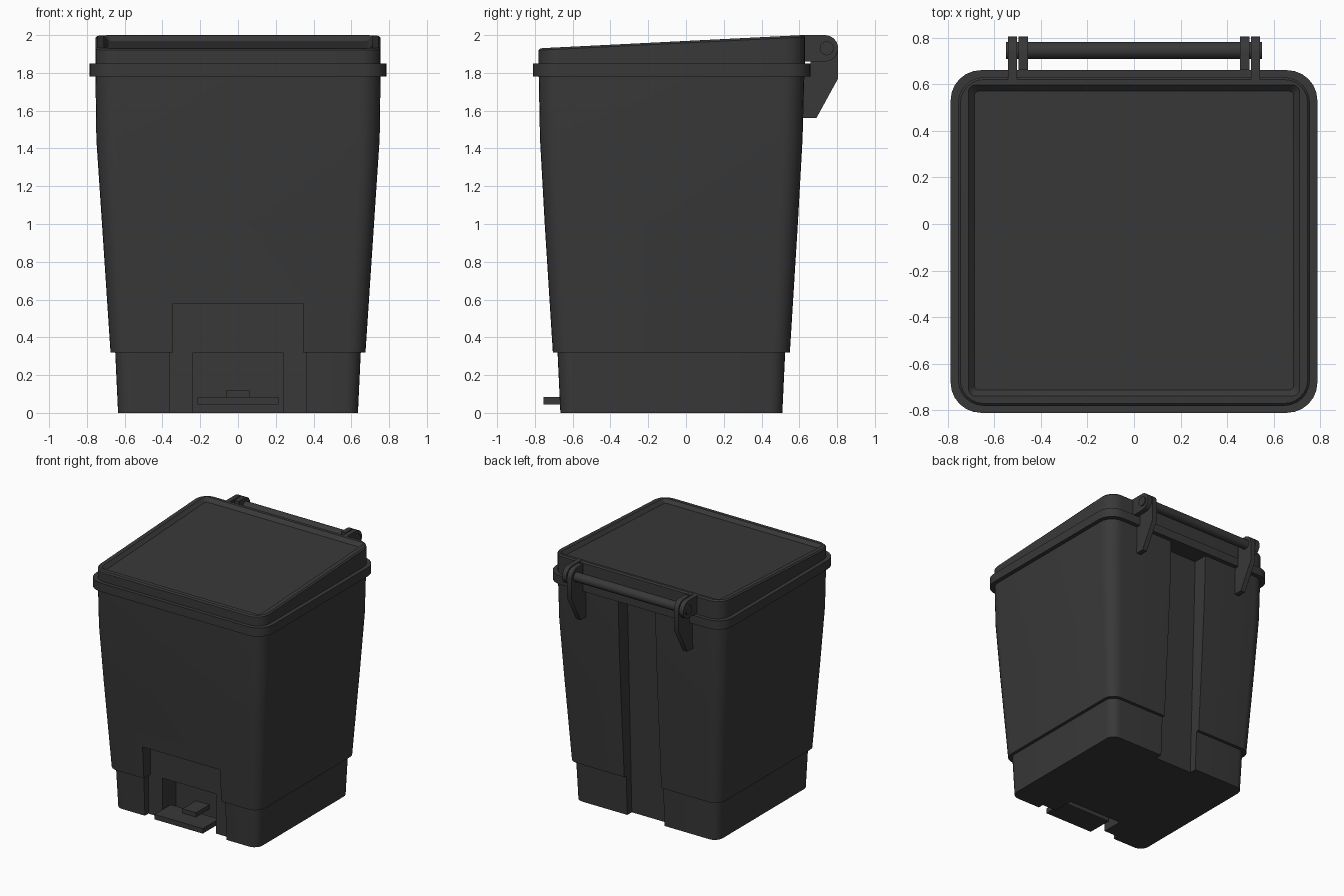
import bpy, bmesh
from math import sin, cos, pi, radians

if "Cube" in bpy.data.objects:
    bpy.data.objects.remove(bpy.data.objects["Cube"])

mat = bpy.data.materials.new("dark_plastic")
mat.diffuse_color = (0.04, 0.04, 0.04, 1)
mat.use_nodes = True
mat.node_tree.nodes["Principled BSDF"].inputs["Base Color"].default_value = mat.diffuse_color


def make(name, bm):
    bmesh.ops.recalc_face_normals(bm, faces=bm.faces)
    me = bpy.data.meshes.new(name)
    bm.to_mesh(me)
    bm.free()
    ob = bpy.data.objects.new(name, me)
    bpy.context.collection.objects.link(ob)
    me.materials.append(mat)
    return ob


def loft(name, rings, n=6):
    """Rounded-rectangle rings: (z_front, z_back, half_width, y_front, y_back, radius)."""
    bm = bmesh.new()
    loops = []
    for zf, zb, hx, y0, y1, r in rings:
        loop = []
        for k, (cx, cy) in enumerate([(hx - r, y1 - r), (r - hx, y1 - r),
                                      (r - hx, y0 + r), (hx - r, y0 + r)]):
            for i in range(n + 1):
                a = pi / 2 * (k + i / n)
                x, y = cx + r * cos(a), cy + r * sin(a)
                z = zf + (zb - zf) * (y - y0) / (y1 - y0)
                loop.append(bm.verts.new((x, y, z)))
        loops.append(loop)
    for a, b in zip(loops, loops[1:]):
        for i in range(len(a)):
            j = (i + 1) % len(a)
            bm.faces.new((a[i], a[j], b[j], b[i]))
    bm.faces.new(loops[0])
    bm.faces.new(loops[-1])
    return make(name, bm)


def prism(name, prof, x0, x1):
    """Extrude a (y, z) profile along x."""
    bm = bmesh.new()
    a = [bm.verts.new((x0, y, z)) for y, z in prof]
    b = [bm.verts.new((x1, y, z)) for y, z in prof]
    for i in range(len(a)):
        j = (i + 1) % len(a)
        bm.faces.new((a[i], a[j], b[j], b[i]))
    bm.faces.new(a)
    bm.faces.new(b)
    return make(name, bm)


def box(name, hx, y0, y1, z0, z1):
    return prism(name, [(y0, z0), (y1, z0), (y1, z1), (y0, z1)], -hx, hx)


def arc(cy, cz, r, a0, a1, n=8):
    return [(cy + r * cos(radians(a0 + (a1 - a0) * i / n)),
             cz + r * sin(radians(a0 + (a1 - a0) * i / n))) for i in range(n + 1)]


def cut(ob, cutter):
    bpy.context.view_layer.objects.active = ob
    m = ob.modifiers.new("cut", 'BOOLEAN')
    m.operation, m.solver, m.object = 'DIFFERENCE', 'EXACT', cutter
    bpy.ops.object.modifier_apply(modifier=m.name)
    bpy.data.objects.remove(cutter)


# tapered body with stepped base
body = loft("bin_body", [(z, z, hx, y0, y1, r) for z, hx, y0, y1, r in [
    (0, .635, -.665, .51, .07), (.32, .65, -.68, .525, .08),
    (.32, .675, -.705, .55, .09), (1.0, .72, -.748, .592, .10),
    (1.45, .75, -.773, .617, .11), (1.8, .755, -.78, .627, .11)]])

# front pedal recess, pedal opening and back channel
cut(body, box("recess_cutter", .345, -1, -.62, .25, .58))
cut(body, box("base_recess_cutter", .363, -1, -.62, -.1, .32))
cut(body, box("opening_cutter", .237, -1, -.45, -.1, .319))
cut(body, prism("channel_cutter", [(.45, -.1), (1, -.1), (1, 1.78), (.51, 1.78)], -.165, .165))

# rim band
loft("rim_band", [(z, z, hx, hy0, hy1, .13) for z, hx, hy0, hy1 in [
    (1.78, .787, -.81, .66), (1.85, .787, -.81, .66)]])

# sloping lid with recessed top
loft("lid", [
    (1.84, 1.84, .755, -.78, .63, .11),
    (1.92, 1.99, .755, -.78, .63, .11),
    (1.93, 2.0, .745, -.77, .62, .10),
    (1.932, 1.999, .71, -.738, .597, .03),
    (1.906, 1.970, .685, -.713, .57, .02)])

# pedal and its lever
box("pedal", .215, -.755, -.55, .045, .085)
box("pedal_lever", .06, -.62, -.44, .085, .12)

# hinge: body brackets, lid lugs and rod
bracket = [(.60, 1.56), (.69, 1.56), (.805, 1.77)] + arc(.735, 1.93, .07, 0, 90) + [(.66, 2.0), (.66, 1.84), (.60, 1.84)]
lug = [(.60, 1.86)] + arc(.735, 1.93, .07, -90, 90, 12) + [(.60, 2.0)]
for side, s in (("left", -1), ("right", 1)):
    prism("hinge_bracket_" + side, bracket, s * .455, s * .495)
    prism("lid_lug_" + side, lug, s * .502, s * .54)
prism("hinge_rod", arc(.745, 1.93, .037, 0, 345, 23), -.55, .55)

# smooth the rounded surfaces, keep edges crisp
bpy.ops.object.select_all(action='SELECT')
bpy.context.view_layer.objects.active = body
bpy.ops.object.shade_smooth_by_angle(angle=radians(30))
